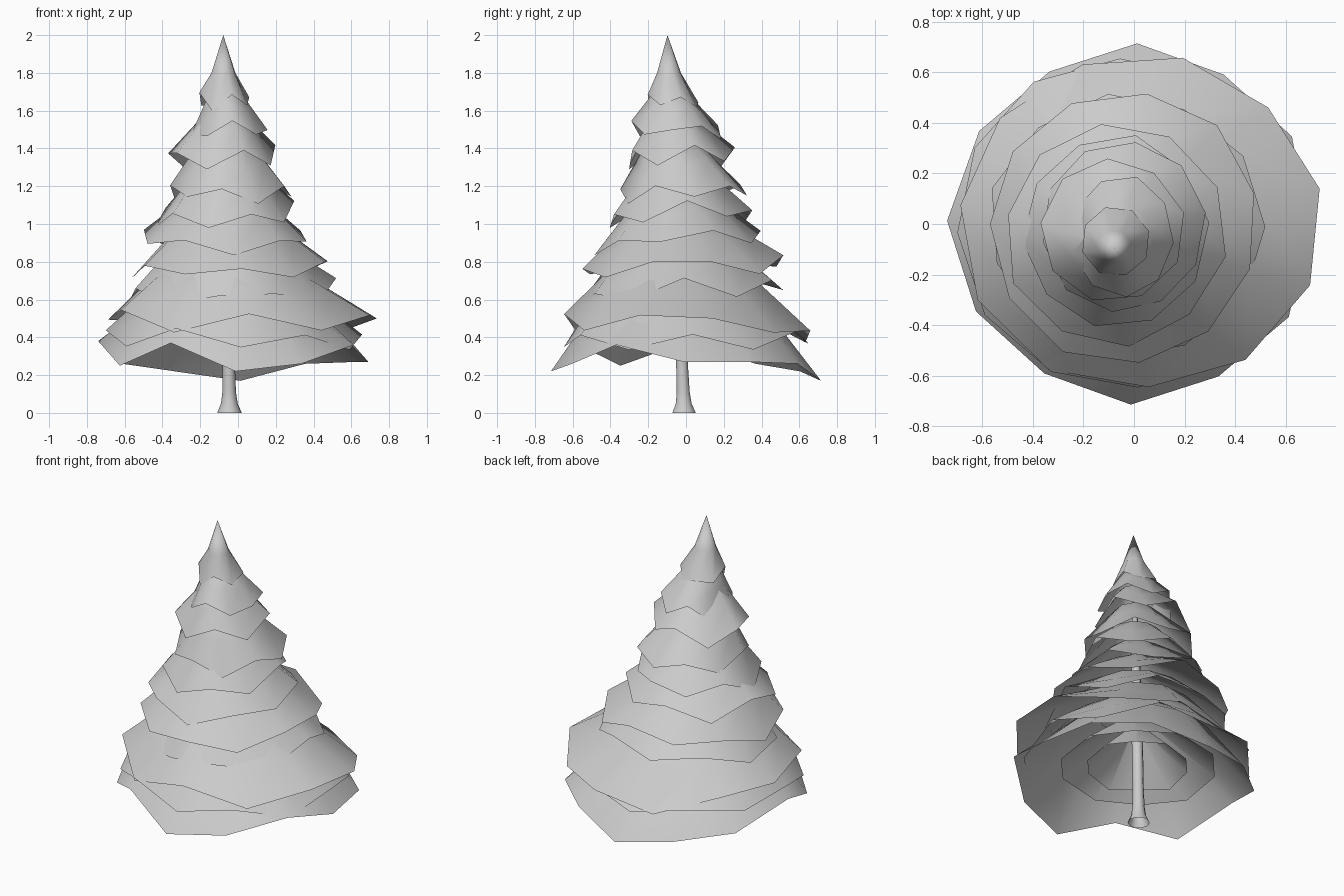
import bpy, bmesh, random
from math import sin, cos, tau, radians

if "Cube" in bpy.data.objects:
    bpy.data.objects.remove(bpy.data.objects["Cube"])

random.seed(4)


def axis(z):
    # gently leaning centre line of the tree
    return -0.045 - 0.016 * z, -0.01 - 0.043 * z


def loft(name, rings, tip=None):
    # skin a stack of equal-length rings, optionally closed to a tip
    bm = bmesh.new()
    rows = [[bm.verts.new(p) for p in ring] for ring in rings]
    n = len(rows[0])
    for a, b in zip(rows, rows[1:]):
        for i in range(n):
            j = (i + 1) % n
            bm.faces.new((a[i], a[j], b[j], b[i]))
    if tip:
        t = bm.verts.new(tip)
        for i in range(n):
            bm.faces.new((rows[-1][i], rows[-1][(i + 1) % n], t))
    for f in bm.faces:
        f.smooth = True
    me = bpy.data.meshes.new(name)
    bm.to_mesh(me)
    bm.free()
    ob = bpy.data.objects.new(name, me)
    bpy.context.collection.objects.link(ob)
    return ob


def circle(c, r, z, n, phase=0.0):
    return [(c[0] + r * cos(phase + tau * i / n),
             c[1] + r * sin(phase + tau * i / n), z) for i in range(n)]


def ragged_rim(left, right, front, back, n, phase, jag):
    # rim through four (distance, height) extremes, with a zigzag edge
    cx, cy = (left[0] + right[0]) / 2, (front[0] + back[0]) / 2
    rx, ry = (right[0] - left[0]) / 2, (back[0] - front[0]) / 2
    pts = []
    for i in range(n):
        a = phase + tau * i / n
        c, s = cos(a), sin(a)
        zx = right[1] if c > 0 else left[1]
        zy = back[1] if s > 0 else front[1]
        z = zx * c * c + zy * s * s
        k = 1 + random.uniform(-0.02, 0.03)
        z += jag * ((-1) ** i * 0.6 + random.uniform(-0.4, 0.4))
        pts.append((cx + rx * k * c, cy + ry * k * s, z))
    return pts


# Lowest skirt
heights = (.27, .27, .26, .17, .22, .26, .38, .25, .37, .22, .26, .36)
rim = []
for i, z in enumerate(heights):
    a = radians(-1 + 30 * i)
    r = 0.74 if i == 6 else 0.69 if i % 2 == 0 else 0.715
    rim.append((r * cos(a), r * sin(a), z))
loft("branch_skirt_bottom", [rim, circle(axis(.55), .44, .57, 12, radians(-1)),
                             circle(axis(.7), .22, .73, 12, radians(-1))])

# Inner skirts seen from below, wrapped round the trunk
for k, (r, z, zt) in enumerate(((.46, .385, .74), (.30, .39, .66))):
    c = axis(z)
    rim = ragged_rim((c[0] - r, z), (c[0] + r, z), (c[1] - r, z), (c[1] + r, z), 10, .2, .02)
    loft(f"inner_skirt_{k + 1}", [rim, circle(axis(zt), .035, zt, 10, .2)])

# Upper skirts: left, right, front, back extremes, sides, top radius, top height
skirts = [
    ((-.70, .40), (.66, .36), (-.66, .40), (.66, .40), 12, .40, .66),
    ((-.68, .51), (.73, .48), (-.65, .47), (.67, .41), 11, .34, .78),
    ((-.57, .65), (.52, .66), (-.53, .60), (.51, .69), 11, .28, .90),
    ((-.57, .76), (.49, .78), (-.55, .75), (.52, .79), 11, .19, 1.06),
    ((-.51, .92), (.36, .94), (-.48, .86), (.39, .92), 10, .16, 1.18),
    ((-.44, 1.03), (.29, 1.07), (-.41, 1.00), (.35, 1.03), 10, .14, 1.32),
    ((-.36, 1.18), (.28, 1.20), (-.35, 1.15), (.32, 1.17), 10, .12, 1.46),
    ((-.37, 1.32), (.20, 1.37), (-.31, 1.34), (.26, 1.36), 9, .09, 1.60),
    ((-.25, 1.45), (.16, 1.48), (-.29, 1.50), (.19, 1.48), 9, .07, 1.72),
]
for k, (le, ri, fr, ba, n, rt, zt) in enumerate(skirts):
    ph = 0.19 if k == 1 else random.uniform(0, tau)
    rim = ragged_rim(le, ri, fr, ba, n, ph, 0.055)
    if k == 1:  # one long branch on the right
        rim[0] = (.735, .14, .50)
    top = circle(axis(zt), rt, zt, n, ph)
    # slight bell curve between rim and collar
    mid = [tuple(p * 0.48 + q * 0.52 for p, q in zip(a, b))
           for a, b in zip(rim, top)]
    # close in towards the trunk
    neck = circle(axis(zt), .03, zt + .5 * (rt - .03), n, ph)
    loft(f"branch_skirt_{k + 1}", [rim, mid, top, neck])

# Pointed crown
n = 8
rim = ragged_rim((-.21, 1.66), (.065, 1.65), (-.21, 1.64), (.07, 1.63), n, .3, .05)
loft("crown", [rim, circle((-.077, -.09), .066, 1.80, n, .3)], (-.078, -.098, 2.0))

# Flared trunk running up inside the branches
profile = [(.065, 0), (.044, .05), (.036, .11), (.033, .24), (.033, .6), (.025, 1.2)]
rings = [circle(axis(z), r, z, 10) for r, z in profile]
loft("trunk", rings, (*axis(1.8), 1.8))
